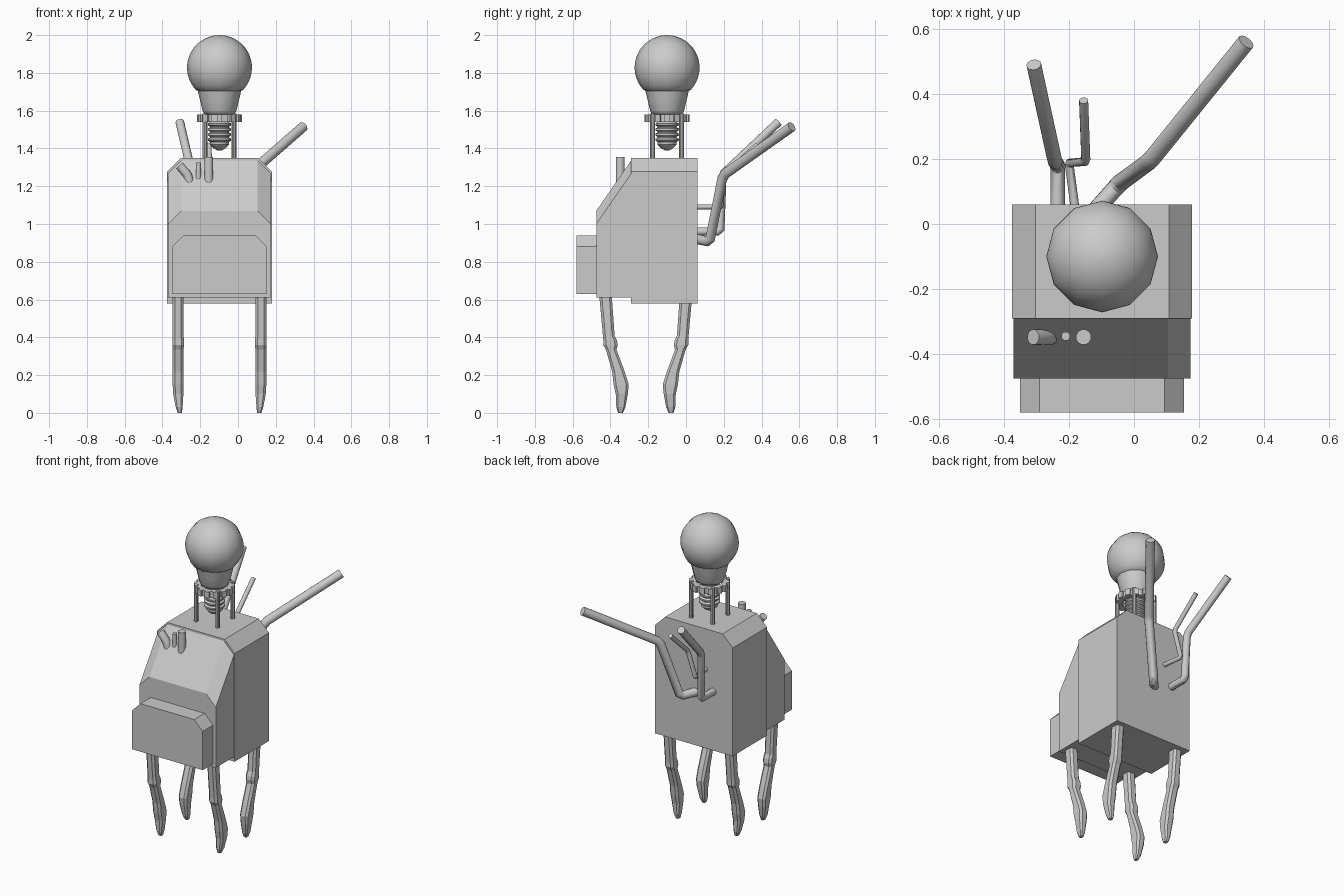
import bpy, bmesh, math
from mathutils import Vector

if "Cube" in bpy.data.objects:
    bpy.data.objects.remove(bpy.data.objects["Cube"])

CX = -0.098          # centre line of body and bulb
CY = -0.1            # bulb depth


def loft(name, loops, closed=False, smooth=None):
    """Skin a list of equal-length point loops; cap the ends or close the ring."""
    bm = bmesh.new()
    rows = [[bm.verts.new(p) for p in lp] for lp in loops]
    n = len(rows[0])
    pairs = list(zip(rows, rows[1:])) + ([(rows[-1], rows[0])] if closed else [])
    for a, b in pairs:
        for i in range(n):
            j = (i + 1) % n
            bm.faces.new((a[i], a[j], b[j], b[i]))
    if not closed:
        bm.faces.new(rows[0][::-1])
        bm.faces.new(rows[-1])
    bmesh.ops.recalc_face_normals(bm, faces=bm.faces)
    me = bpy.data.meshes.new(name)
    bm.to_mesh(me)
    bm.free()
    ob = bpy.data.objects.new(name, me)
    bpy.context.collection.objects.link(ob)
    if smooth:
        bpy.ops.object.select_all(action='DESELECT')
        ob.select_set(True)
        bpy.context.view_layer.objects.active = ob
        bpy.ops.object.shade_smooth_by_angle(angle=math.radians(smooth))
    return ob


def circle(r, z, n=12, x=CX, y=CY):
    return [(x + r * math.cos(2 * math.pi * i / n),
             y + r * math.sin(2 * math.pi * i / n), z) for i in range(n)]


def clipped_face(y, half, z0, z1, cut):
    """Rectangle facing -y with both top corners cut."""
    h = half - cut
    return [(CX - half, y, z0), (CX + half, y, z0), (CX + half, y, z1 - cut),
            (CX + h, y, z1), (CX - h, y, z1), (CX - half, y, z1 - cut)]


def pipe(name, pts, r, n=12):
    """Round tube along a bent path, with short bevelled elbows."""
    pts = [Vector(p) for p in pts]
    path = [pts[0]]
    for a, b, c in zip(pts, pts[1:], pts[2:]):
        d = min(r * 0.7, 0.4 * (a - b).length, 0.4 * (c - b).length)
        path += [b + (a - b).normalized() * d, b + (c - b).normalized() * d]
    path.append(pts[-1])
    loops, side = [], None
    for i, p in enumerate(path):
        before = (p - path[i - 1]).normalized() if i else Vector()
        after = (path[i + 1] - p).normalized() if i < len(path) - 1 else Vector()
        t = (before + after).normalized()
        side = t.orthogonal() if side is None else side - t * side.dot(t)
        side.normalize()
        up = t.cross(side)
        loops.append([p + r * (side * math.cos(k * math.tau / n) + up * math.sin(k * math.tau / n))
                      for k in range(n)])
    return loft(name, loops, smooth=35)


# Main body, sloped front section and front box
loft("body_shell", [clipped_face(-0.29, 0.277, 0.58, 1.35, 0.072),
                    clipped_face(0.06, 0.277, 0.58, 1.35, 0.072)])
loft("front_hood", [clipped_face(-0.475, 0.272, 0.61, 1.07, 0.07),
                    clipped_face(-0.288, 0.272, 0.61, 1.34, 0.07)])
loft("front_box", [clipped_face(-0.58, 0.252, 0.63, 0.94, 0.06),
                   clipped_face(-0.47, 0.252, 0.63, 0.94, 0.06)])

# Bent legs: z, y centre, half depth, half width
LEG = [(0.62, -0.426, 0.033, 0.029), (0.41, -0.409, 0.031, 0.029),
       (0.385, -0.402, 0.036, 0.031), (0.36, -0.400, 0.038, 0.031),
       (0.335, -0.396, 0.028, 0.029), (0.22, -0.358, 0.033, 0.029),
       (0.15, -0.343, 0.040, 0.029), (0.10, -0.340, 0.032, 0.027),
       (0.03, -0.345, 0.024, 0.018), (0.0, -0.347, 0.013, 0.011)]
MID_Y = -0.213
for depth, sy in (("front", 1), ("back", -1)):
    for side, sx in (("left", -1), ("right", 1)):
        loops = []
        for z, y, hy, hx in LEG:
            yc = MID_Y + sy * (y - MID_Y)
            xc = CX + sx * (0.219 - max(0, 0.029 - hx) * 0.5)
            c = hx * 0.45
            loops.append([(xc + a, yc + b, z) for a, b in (
                (-hx, -hy + c), (-hx + c, -hy), (hx - c, -hy), (hx, -hy + c),
                (hx, hy - c), (hx - c, hy), (-hx + c, hy), (-hx, hy - c))])
        loft(f"{depth}_{side}_leg", loops)

# Glass bulb: round head flowing into a tapered neck
prof = [(0.06, 1.575), (0.082, 1.585), (0.09, 1.60), (0.104, 1.66), (0.115, 1.705)]
for k in range(17):
    a = math.radians(-43 + k * 8.1)
    prof.append((0.172 * math.cos(a), 1.828 + 0.172 * math.sin(a)))
prof.append((0.004, 2.0))
loft("bulb", [circle(r, z) for r, z in prof], smooth=40)

# Screw base with ribs and a contact tip
screw = [(0.012, 1.39), (0.03, 1.40), (0.05, 1.42), (0.05, 1.432)]
for k in range(4):
    z = 1.435 + k * 0.027
    screw += [(0.051, z), (0.062, z + 0.007), (0.062, z + 0.016), (0.051, z + 0.023)]
screw += [(0.06, 1.548), (0.06, 1.58)]
loft("screw_base", [circle(r, z, 16) for r, z in screw], smooth=30)

# Toothed collar around the bulb
TEETH = 14


def toothed(r_out, r_in, z):
    pts = []
    for i in range(TEETH):
        for f, r in ((-0.28, r_out), (0.28, r_out), (0.3, r_in), (0.7, r_in)):
            a = (i + f) * math.tau / TEETH
            pts.append((CX + r * math.cos(a), CY + r * math.sin(a), z))
    return pts


loft("bulb_collar", [toothed(0.12, 0.107, 1.54), toothed(0.12, 0.107, 1.58),
                     toothed(0.08, 0.08, 1.58), toothed(0.08, 0.08, 1.54)], closed=True)

# Four posts holding the collar
for i in range(4):
    a = math.radians(45 + 90 * i)
    x, y = CX + 0.109 * math.cos(a), CY + 0.109 * math.sin(a)
    pipe(f"collar_post_{i + 1}", [(x, y, 1.34), (x, y, 1.585)], 0.013, 10)

# Exhaust pipes on the back
pipe("large_back_pipe", [(-0.12, 0.04, 0.925), (-0.045, 0.125, 0.905),
                         (0.05, 0.195, 1.257), (0.345, 0.56, 1.515)], 0.027)
pipe("medium_back_pipe", [(-0.235, 0.04, 0.96), (-0.235, 0.182, 0.96),
                          (-0.243, 0.192, 1.26), (-0.308, 0.49, 1.54)], 0.023)
pipe("small_back_pipe", [(-0.18, 0.04, 1.09), (-0.2, 0.188, 1.09),
                         (-0.148, 0.192, 1.25), (-0.155, 0.38, 1.42)], 0.014)

# Short stubs poking out of the front slope
pipe("bent_front_stub", [(-0.258, -0.348, 1.20), (-0.258, -0.348, 1.25), (-0.31, -0.348, 1.31)], 0.024)
pipe("thin_front_stub", [(-0.21, -0.345, 1.22), (-0.21, -0.345, 1.325)], 0.014)
pipe("straight_front_stub", [(-0.155, -0.348, 1.22), (-0.155, -0.348, 1.355)], 0.024)
